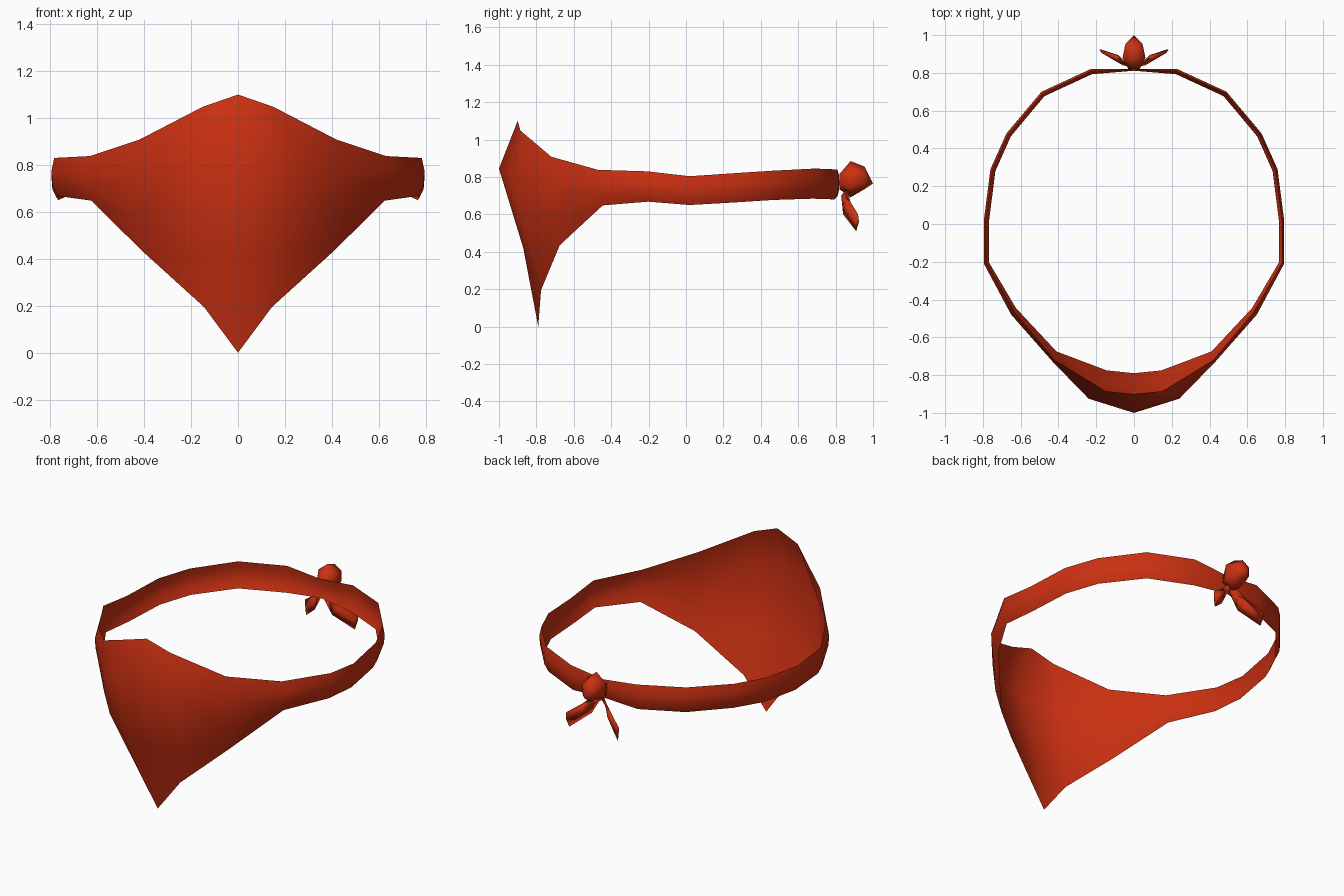
import bpy, bmesh, math

if "Cube" in bpy.data.objects:
    bpy.data.objects.remove(bpy.data.objects["Cube"])

cloth = bpy.data.materials.new("red_cloth")
cloth.diffuse_color = (0.6, 0.03, 0.006, 1)
cloth.use_nodes = True
cloth.node_tree.nodes["Principled BSDF"].inputs["Base Color"].default_value = cloth.diffuse_color


def make(name, verts, faces, mirror=False):
    me = bpy.data.meshes.new(name)
    me.from_pydata(verts, [], faces)
    bm = bmesh.new()
    bm.from_mesh(me)
    bmesh.ops.recalc_face_normals(bm, faces=bm.faces)
    bm.to_mesh(me)
    bm.free()
    me.polygons.foreach_set("use_smooth", [True] * len(me.polygons))
    me.materials.append(cloth)
    ob = bpy.data.objects.new(name, me)
    bpy.context.collection.objects.link(ob)
    if mirror:
        m = ob.modifiers.new("mirror", "MIRROR")
        m.use_clip = True
        m.merge_threshold = 0.0005
    return ob


def strip_faces(n, k, closed=False):
    """Quads between n consecutive rows of k points."""
    return [(i * k + j, (i + 1) * k + j, (i + 1) * k + (j + 1) % k, i * k + (j + 1) % k)
            for i in range(n - 1) for j in range(k if closed else k - 1)]


# Face cloth: columns from the centre outwards, each top to bottom
rows = [
    [(0, -.90, 1.10), (0, -1.0, .845), (0, -.87, .42), (0, -.79, 0)],
    [(.15, -.885, 1.048), (.24, -.925, .82), (.20, -.845, .43), (.145, -.775, .195)],
    [(.42, -.72, .908), (.43, -.73, .76), (.425, -.71, .58), (.41, -.675, .435)],
    [(.63, -.47, .838), (.65, -.48, .77), (.65, -.475, .71), (.625, -.445, .648)],
]
# Tie band: x, y, top z, bottom z, running to the back
band = [(.795, -.21, .83, .668), (.795, .02, .804, .65), (.76, .29, .822, .665),
        (.675, .48, .834, .677), (.49, .70, .845, .684), (.23, .82, .84, .68),
        (0, .82, .815, .70)]
for x, y, zt, zb in band:
    r = math.hypot(x, y)
    pinch = 0.3 if x == 0 else 1
    col = []
    for t, inset in ((0, .012), (.35, 0), (.7, .004), (1, .028)):
        s = 1 - inset * pinch / r
        col.append((x * s, y * s, zt + (zb - zt) * t))
    rows.append(col)
make("bandana_cloth", [p for c in rows for p in c], strip_faces(len(rows), 4), True)

# Knot: hexagonal rings closing to a tip at the back
verts = []
rings = [(.82, .035, .04, .775), (.88, .07, .097, .788), (.955, .052, .06, .795)]
for y, rx, rz, cz in rings:
    for k in range(6):
        a = math.pi / 2 + k * math.pi / 3
        verts.append((rx * math.cos(a), y, cz + rz * math.sin(a)))
verts.append((0, 1.0, .765))
faces = strip_faces(3, 6, True) + [tuple(range(6))]
faces += [(12 + k, 12 + (k + 1) % 6, 18) for k in range(6)]
make("knot", verts, faces)

# Loose tails: folded leaf shapes with diamond sections
sections = [
    [(.015, .86, .74), (.025, .84, .71), (.005, .83, .70), (0, .85, .72)],
    [(.095, .88, .665), (.085, .895, .63), (.06, .84, .60), (.075, .855, .635)],
    [(.182, .92, .60), (.178, .925, .56), (.168, .91, .51), (.170, .905, .56)],
]
tail = [p for s in sections for p in s]
faces = strip_faces(3, 4, True) + [(0, 1, 2, 3), (8, 9, 10, 11)]
make("right_tail", tail, faces)
make("left_tail", [(-x, y, z) for x, y, z in tail], faces)
